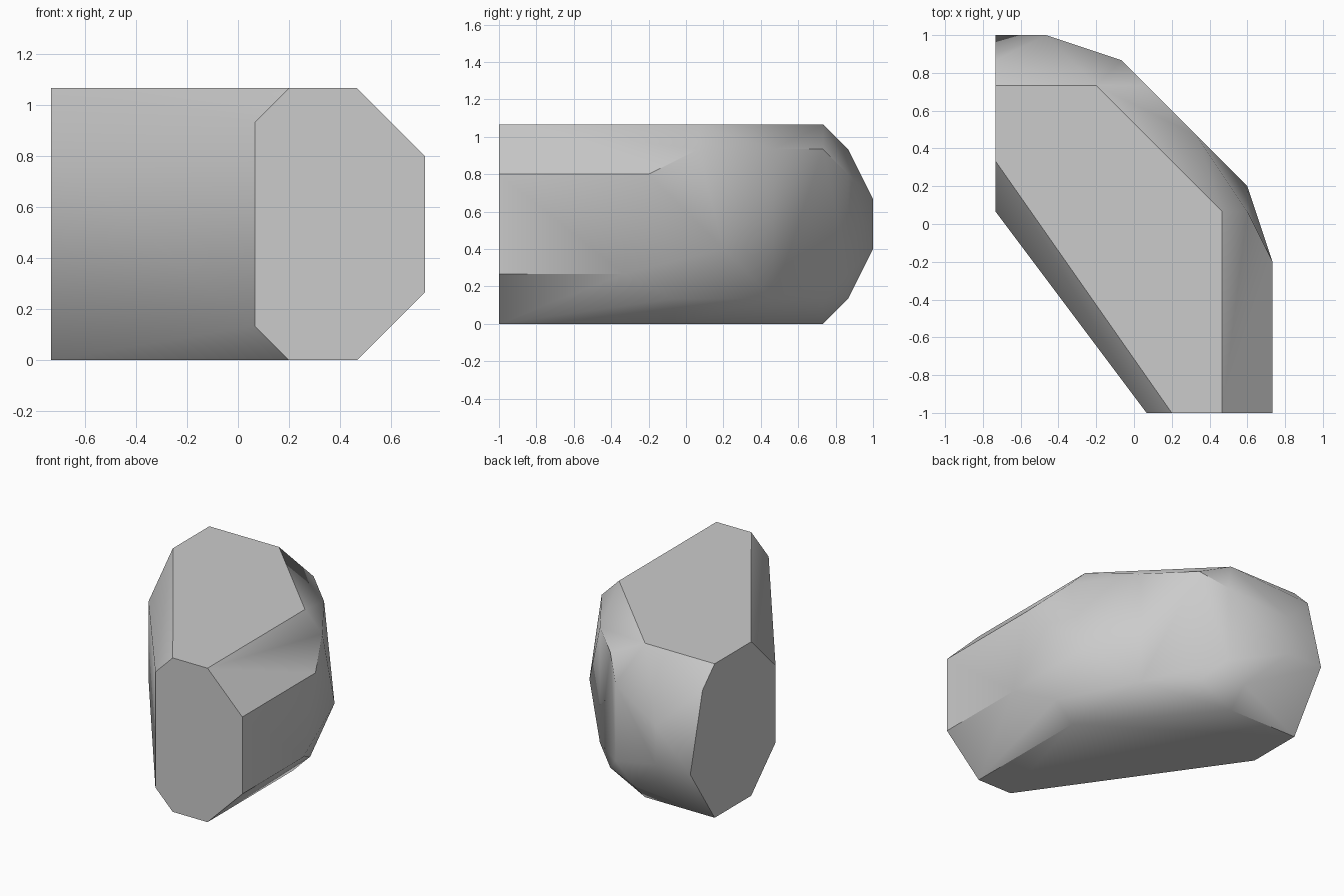
import bpy, bmesh, math
from mathutils import Vector

cube = bpy.data.objects.get("Cube")
if cube:
    bpy.data.objects.remove(cube, do_unlink=True)

STEP = 2 / 15                       # all corners sit on this grid
ORIGIN = Vector((5.5, 7.5, 0))

# stone colour
stone = bpy.data.materials.new("grey_stone")
stone.use_nodes = True
colour = (0.6, 0.6, 0.6, 1)
stone.diffuse_color = colour
stone.node_tree.nodes["Principled BSDF"].inputs["Base Color"].default_value = colour

# flat end outlines: front as (x, z), side as (y, z)
front_outline = [(6, 1), (6, 7), (7, 8), (9, 8), (11, 6), (11, 2), (9, 0), (7, 0)]
side_outline = [(8, 2), (8, 6), (10, 8), (13, 8), (14, 7), (15, 3), (13, 0), (10, 0)]

# remaining corners of the chipped block, in grid steps
top_corners = [(4, 13, 8), (9, 8, 8)]
floor_corners = [(4, 13, 0), (9, 7, 0)]
flank_corners = [(11, 6, 6), (11, 5, 2), (10, 8, 7), (10, 7, 1), (10, 9, 3)]
diagonal_corners = [(8, 11, 1), (8, 11, 7), (6, 13, 1), (6, 13, 7), (5, 14, 2), (5, 14, 6)]
back_corners = [(2, 15, 3), (2, 15, 5), (4, 14, 1)]

corners = [(x, 0, z) for x, z in front_outline]
corners += [(0, y, z) for y, z in side_outline]
corners += top_corners + floor_corners + flank_corners + diagonal_corners + back_corners

# wrap the corners in a convex skin
bm = bmesh.new()
for corner in corners:
    bm.verts.new((Vector(corner) - ORIGIN) * STEP)
bmesh.ops.convex_hull(bm, input=bm.verts[:])
bmesh.ops.dissolve_limit(bm, angle_limit=math.radians(1), verts=bm.verts[:], edges=bm.edges[:])
bmesh.ops.recalc_face_normals(bm, faces=bm.faces[:])

mesh = bpy.data.meshes.new("boulder")
bm.to_mesh(mesh)
bm.free()
mesh.materials.append(stone)
boulder = bpy.data.objects.new("boulder", mesh)
bpy.context.collection.objects.link(boulder)

# smooth the shallow chips, keep the strong edges crisp
bpy.ops.object.select_all(action="DESELECT")
boulder.select_set(True)
bpy.context.view_layer.objects.active = boulder
bpy.ops.object.shade_smooth_by_angle(angle=math.radians(32))
